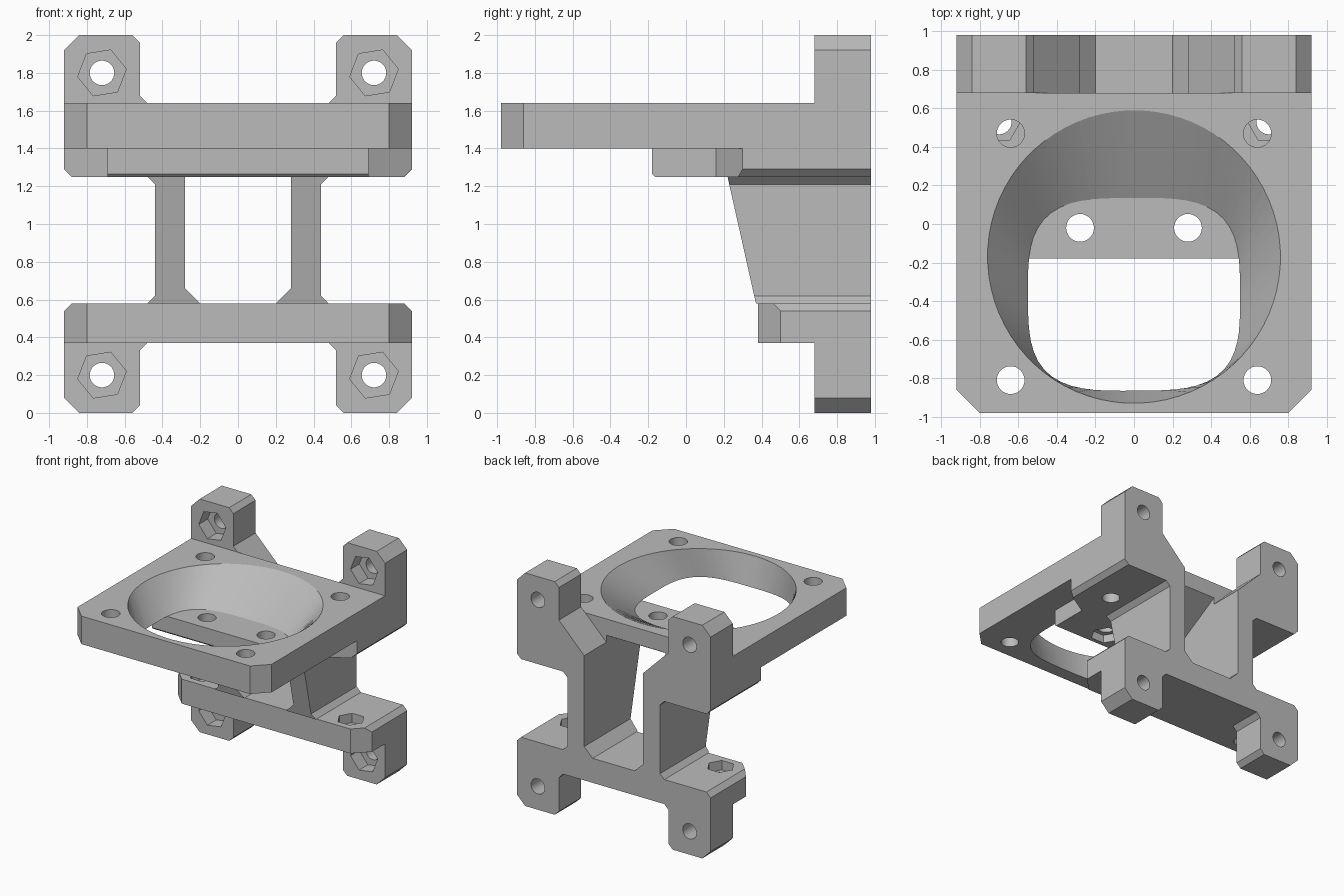
import bpy, bmesh
from math import sin, cos, pi, radians
from mathutils import Vector

cube = bpy.data.objects.get("Cube")
if cube:
    bpy.data.objects.remove(cube, do_unlink=True)

GREY = (0.5, 0.5, 0.5, 1)
grey = bpy.data.materials.new("plain grey")
grey.use_nodes = True
grey.diffuse_color = GREY
grey.node_tree.nodes["Principled BSDF"].inputs["Base Color"].default_value = GREY


def finish(name, bm):
    bmesh.ops.recalc_face_normals(bm, faces=bm.faces)
    mesh = bpy.data.meshes.new(name)
    bm.to_mesh(mesh)
    bm.free()
    mesh.materials.append(grey)
    obj = bpy.data.objects.new(name, mesh)
    bpy.context.collection.objects.link(obj)
    return obj


def loft(name, low, high):
    """Closed solid between two rings of equal length."""
    bm = bmesh.new()
    a = [bm.verts.new(p) for p in low]
    b = [bm.verts.new(p) for p in high]
    bm.faces.new(a[::-1])
    bm.faces.new(b)
    n = len(a)
    for i in range(n):
        j = (i + 1) % n
        bm.faces.new((a[i], a[j], b[j], b[i]))
    return finish(name, bm)


def prism(name, outline, axis, start, end):
    """Extrude a 2D outline along an axis."""
    place = {"x": lambda u, v, w: (w, u, v),
             "y": lambda u, v, w: (u, w, v),
             "z": lambda u, v, w: (u, v, w)}[axis]
    return loft(name, [place(u, v, start) for u, v in outline],
                [place(u, v, end) for u, v in outline])


def both(half):
    """Complete a right-hand outline with its mirror image."""
    return half + [(-x, y) for x, y in reversed(half) if x > 0]


def slice_off(obj, point, normal):
    """Remove what lies beyond a plane and close the cut."""
    bm = bmesh.new()
    bm.from_mesh(obj.data)
    geom = bm.verts[:] + bm.edges[:] + bm.faces[:]
    bmesh.ops.bisect_plane(bm, geom=geom, plane_co=point,
                           plane_no=Vector(normal).normalized(), clear_outer=True)
    bmesh.ops.holes_fill(bm, edges=[e for e in bm.edges if e.is_boundary])
    bmesh.ops.recalc_face_normals(bm, faces=bm.faces)
    bm.to_mesh(obj.data)
    bm.free()


def cut(cutter, *targets):
    """Subtract the cutter from each target, then discard it."""
    cutter.hide_render = True
    for obj in targets:
        mod = obj.modifiers.new("cut", "BOOLEAN")
        mod.operation = "DIFFERENCE"
        mod.solver = "EXACT"
        mod.object = cutter
        with bpy.context.temp_override(object=obj, active_object=obj):
            bpy.ops.object.modifier_apply(modifier=mod.name)
    bpy.data.objects.remove(cutter, do_unlink=True)


def hole(axis, u, v, radius, start, end, targets, sides=32, turn=0):
    ring = [(u + radius * cos(2 * pi * i / sides + turn),
             v + radius * sin(2 * pi * i / sides + turn)) for i in range(sides)]
    cut(prism("cutter", ring, axis, start, end), *targets)


BACK, EAR, W = 0.98, 0.68, 0.92

# Upright back frame with four ears
frame = prism("back_frame", both([
    (0, .37), (.48, .37), (.52, .33), (.52, .04), (.56, 0), (.84, 0), (W, .08),
    (W, .54), (.88, .58), (.48, .58), (.44, .62), (.44, 1.21), (.48, 1.25),
    (.88, 1.25), (W, 1.29), (W, 1.92), (.84, 2), (.56, 2), (.52, 1.96),
    (.52, 1.68), (.28, 1.44), (.28, .66), (.2, .58), (0, .58)]), "y", EAR, BACK)

# Horizontal fan plate
plate = prism("fan_plate", both([(0, -BACK), (.8, -BACK), (W, -.86), (W, EAR)]),
              "z", 1.4, 1.64)

# Stepped shelf below the plate
shelf = prism("lower_shelf", both([(0, -.18), (.69, -.18), (.69, .16), (W, .3), (W, EAR)]),
              "z", 1.25, 1.4)

# Lower crossbar with chamfered front corners
bar = prism("lower_crossbar", both([(0, .37), (W, .37), (W, .54), (.88, .58), (0, .58)]),
            "y", .38, EAR)

for side in (-1, 1):
    slice_off(shelf, (side * W, 0, 1.29), (side, 0, -1))
    slice_off(bar, (side * W, .5, 0), (side, -1, 0))
slice_off(shelf, (0, -.18, 1.265), (0, -1, -1))

# Tapered side posts with small gussets
for side, label in ((1, "left"), (-1, "right")):
    post = prism(label + "_post", [(side * x, z) for x, z in (
        (.2, .58), (.48, .58), (.44, .62), (.44, 1.21), (.48, 1.25), (.28, 1.25),
        (.28, .66))], "y", .1, EAR)
    slice_off(post, (0, .22, 1.25), (0, -.67, -.15))

# Bore: round at the top, narrowing to a rounded rectangle that slopes in from the back
def bore_ring(z, count=72):
    t = (1.64 - z) / .24
    ring = []
    for i in range(count):
        a = 2 * pi * (i + .5) / count
        c, s = cos(a), sin(a)
        k = (abs(c) ** 3.4 + abs(s) ** 3.4) ** (-1 / 3.4)
        top = Vector((.76 * c, -.17 + .76 * s, z))
        low = Vector((.55 * k * c, -.365 + .5 * k * s, z))
        ring.append(top.lerp(low, t))
    return ring


cut(loft("cutter", bore_ring(1.38), bore_ring(1.66)), plate)

# Sloping underside between the posts
cut(prism("cutter", [(.2, 1.225), (.75, 1.54), (.75, 1.1), (.2, 1.1)], "x", -.28, .28),
    plate, shelf)

for side in (-1, 1):
    # Ear bolt holes with hexagonal nut pockets
    for z in (.2, 1.8):
        hole("y", side * .72, z, .065, .6, 1.1, [frame])
        hole("y", side * .72, z, .13, .6, .8, [frame], 6, radians(9))
    # Fan plate holes
    hole("z", side * .64, -.81, .072, 1.3, 1.7, [plate])
    hole("z", side * .64, .47, .072, 1.2, 1.7, [plate, shelf])
    # Shelf holes with nut pockets below
    hole("z", side * .28, -.02, .072, 1.2, 1.5, [shelf])
    hole("z", side * .28, -.02, .125, 1.2, 1.32, [shelf], 6)
    # Crossbar holes with nut pockets on top
    hole("z", side * .7, .53, .065, .3, .7, [bar])
    hole("z", side * .7, .53, .11, .5, .7, [bar], 6)

# Smooth the round walls, keep the machined edges crisp
for obj in (frame, plate, shelf, bar):
    with bpy.context.temp_override(object=obj, active_object=obj,
                                   selected_objects=[obj], selected_editable_objects=[obj]):
        bpy.ops.object.shade_smooth_by_angle(angle=radians(25))
